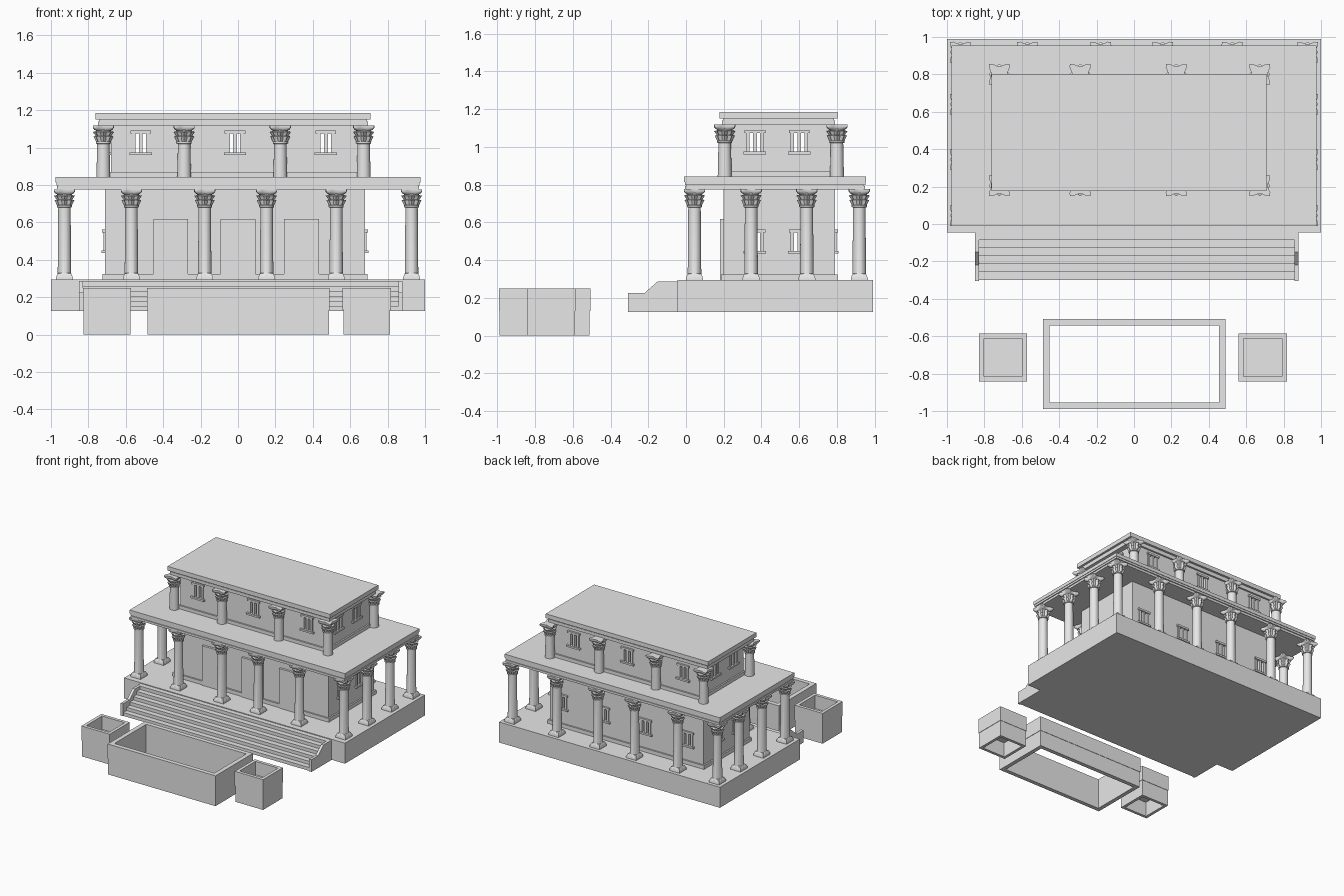
import bpy, bmesh, math
from mathutils import Vector

if "Cube" in bpy.data.objects:
    bpy.data.objects.remove(bpy.data.objects["Cube"])

stone = bpy.data.materials.new("pale_stone")
stone.use_nodes = True
stone.diffuse_color = (0.8, 0.8, 0.8, 1)
stone.node_tree.nodes["Principled BSDF"].inputs["Base Color"].default_value = (0.8, 0.8, 0.8, 1)


def box(bm, x0, x1, y0, y1, z0, z1):
    verts = bmesh.ops.create_cube(bm, size=1)["verts"]
    for v in verts:
        v.co = Vector(((x0, x1)[v.co.x > 0], (y0, y1)[v.co.y > 0], (z0, z1)[v.co.z > 0]))


def finish(bm, name):
    bmesh.ops.recalc_face_normals(bm, faces=bm.faces)
    mesh = bpy.data.meshes.new(name)
    bm.to_mesh(mesh)
    bm.free()
    mesh.materials.append(stone)
    return place(mesh, name)


def place(mesh, name, loc=(0, 0, 0)):
    obj = bpy.data.objects.new(name, mesh)
    obj.location = loc
    bpy.context.collection.objects.link(obj)
    return obj


def boxes(name, *dims):
    bm = bmesh.new()
    for d in dims:
        box(bm, *d)
    return finish(bm, name)


def slab(bm, rect, inset, z0, z1):
    x0, x1, y0, y1 = rect
    box(bm, x0 + inset, x1 - inset, y0 + inset, y1 - inset, z0, z1)


# Podium and stairs
boxes("podium", (-1, 1, -0.045, 0.99, 0.125, 0.293))
bm = bmesh.new()
for i in range(6):
    box(bm, -0.83, 0.86, -0.30 + i * 0.043, -0.04, 0.125, 0.152 + i * 0.027)
finish(bm, "stairs")

CHEEK = [(-0.306, 0.125), (-0.306, 0.225), (-0.22, 0.225), (-0.15, 0.287), (-0.04, 0.287), (-0.04, 0.125)]
for side, x in (("right", -0.85), ("left", 0.858)):
    bm = bmesh.new()
    face = bm.faces.new([bm.verts.new((x, y, z)) for y, z in CHEEK])
    ext = bmesh.ops.extrude_face_region(bm, geom=[face])["geom"]
    bmesh.ops.translate(bm, vec=(0.022, 0, 0), verts=[g for g in ext if isinstance(g, bmesh.types.BMVert)])
    finish(bm, "stair_cheek_" + side)


# Basin and planters: two stacked courses of hollow wall
def trough(name, rect, wall, floor=False):
    bm = bmesh.new()
    for inset, z0, z1 in ((0.003, 0, 0.13), (0, 0.13, 0.25)):
        x0, x1, y0, y1 = rect
        x0, x1, y0, y1 = x0 + inset, x1 - inset, y0 + inset, y1 - inset
        t = wall - inset
        box(bm, x0, x0 + t, y0, y1, z0, z1)
        box(bm, x1 - t, x1, y0, y1, z0, z1)
        box(bm, x0 + t, x1 - t, y0, y0 + t, z0, z1)
        box(bm, x0 + t, x1 - t, y1 - t, y1, z0, z1)
    if floor:
        slab(bm, rect, wall, 0.12, 0.14)
    finish(bm, name)


trough("basin", (-0.487, 0.49, -0.99, -0.507), 0.036)
trough("planter_right", (-0.828, -0.572, -0.842, -0.585), 0.026, True)
trough("planter_left", (0.56, 0.817, -0.842, -0.585), 0.026, True)


# Storey walls with through openings and framed windows
def wall(bm, frames, axis, at, inward, span, zs, centres, zwin):
    """axis 0 runs along x, axis 1 along y; inward is +1 or -1."""
    def put(target, a0, a1, d0, d1, z0, z1):
        d = sorted((at + d0 * inward, at + d1 * inward))
        if axis == 0:
            box(target, a0, a1, *d, z0, z1)
        else:
            box(target, *d, a0, a1, z0, z1)
    thick, half = 0.03, 0.04
    if not centres:
        put(bm, *span, 0, thick, *zs)
        return
    w0, w1 = zwin
    put(bm, *span, 0, thick, zs[0], w0)
    put(bm, *span, 0, thick, w1, zs[1])
    edges = [span[0]] + [c + s * half for c in centres for s in (-1, 1)] + [span[1]]
    for a, b in zip(edges[::2], edges[1::2]):
        put(bm, a, b, 0, thick, w0, w1)
    for c in centres:
        put(frames, c - 0.055, c + 0.055, -0.015, thick, w1 - 0.016, w1)
        put(frames, c - 0.06, c + 0.06, -0.018, thick, w0, w0 + 0.014)
        for off, w in ((-0.037, 0.009), (0, 0.01), (0.037, 0.009)):
            put(frames, c + off - w, c + off + w, -0.008, thick, w0, w1)


def storey(name, rect, zs, zwin, front, back, sides):
    x0, x1, y0, y1 = rect
    bm, frames = bmesh.new(), bmesh.new()
    wall(bm, frames, 0, y0, 1, (x0, x1), zs, front, zwin)
    wall(bm, frames, 0, y1, -1, (x0, x1), zs, back, zwin)
    for x, inward in ((x0, 1), (x1, -1)):
        wall(bm, frames, 1, x, inward, (y0 + 0.03, y1 - 0.03), zs, sides, zwin)
    slab(bm, rect, -0.012, zs[0], zs[0] + 0.03)
    finish(bm, name + "_walls")
    finish(frames, name + "_windows")


thirds = (-0.52, -0.016, 0.47)
storey("lower", (-0.712, 0.68, 0.198, 0.79), (0.293, 0.78), (0.435, 0.562),
       (), (-0.57, -0.19, 0.19, 0.57), (0.365, 0.6))
storey("upper", (-0.68, 0.65, 0.23, 0.775), (0.84, 1.118), (0.96, 1.09),
       thirds, thirds, (0.365, 0.6))

boxes("doors", *[(c - 0.093, c + 0.093, 0.18, 0.2, 0.293, 0.617) for c in (-0.36, 0, 0.34)])


# Stepped roof slabs
def roof(name, rect, courses):
    bm = bmesh.new()
    for inset, z0, z1 in courses:
        slab(bm, rect, inset, z0, z1)
    finish(bm, name)


roof("lower_roof", (-0.975, 0.975, -0.01, 0.955),
     ((0.006, 0.775, 0.793), (0.012, 0.793, 0.798), (0.004, 0.798, 0.814), (0, 0.814, 0.842)))
roof("upper_roof", (-0.762, 0.708, 0.177, 0.803),
     ((0.014, 1.115, 1.14), (0.018, 1.14, 1.15), (0, 1.15, 1.185)))


# Columns: lofted rings with round, square, leafy and star outlines
def outline(kind, r, a):
    if kind == "square":
        return r / max(abs(math.cos(a)), abs(math.sin(a)))
    if kind == "leaf":
        return r * (1 + 0.12 * math.cos(8 * a))
    if kind == "star":
        return r * (1 + 0.75 * math.sin(2 * a) ** 4)
    return r


def column(name, height, based):
    rings = [("round", 0.037, 0)]
    if based:
        rings = [("square", 0.045, 0), ("square", 0.045, 0.012), ("square", 0.036, 0.034), ("round", 0.036, 0.036)]
    top = height
    rings += [("round", 0.033, top - 0.098), ("round", 0.04, top - 0.095), ("round", 0.04, top - 0.086),
              ("leaf", 0.036, top - 0.084), ("leaf", 0.047, top - 0.058), ("leaf", 0.037, top - 0.055),
              ("leaf", 0.05, top - 0.034), ("leaf", 0.037, top - 0.03),
              ("star", 0.038, top - 0.022), ("star", 0.044, top - 0.012), ("star", 0.044, top)]
    bm, n, prev = bmesh.new(), 32, None
    for kind, r, z in rings:
        ring = []
        for i in range(n):
            a = math.tau * i / n
            q = outline(kind, r, a)
            ring.append(bm.verts.new((q * math.cos(a), q * math.sin(a), z)))
        if prev:
            for i in range(n):
                j = (i + 1) % n
                bm.faces.new((prev[i], prev[j], ring[j], ring[i]))
        else:
            bm.faces.new(ring[::-1])
        prev = ring
    bm.faces.new(prev)
    obj = finish(bm, name)
    bpy.ops.object.select_all(action="DESELECT")
    obj.select_set(True)
    bpy.context.view_layer.objects.active = obj
    bpy.ops.object.shade_smooth_by_angle(angle=math.radians(35))
    return obj


def colonnade(name, spots, z, height, based):
    first = column(name, height, based)
    first.location = (*spots[0], z)
    for x, y in spots[1:]:
        place(first.data, name, (x, y, z))


lower_x = (-0.928, -0.57, -0.178, 0.153, 0.525, 0.928)
spots = [(x, y) for y in (0.045, 0.918) for x in lower_x]
spots += [(x, y) for x in (-0.928, 0.928) for y in (0.345, 0.64)]
colonnade("lower_column", spots, 0.293, 0.483, True)
spots = [(x, y) for y in (0.205, 0.8) for x in (-0.72, -0.288, 0.226, 0.672)]
colonnade("upper_column", spots, 0.84, 0.277, False)
